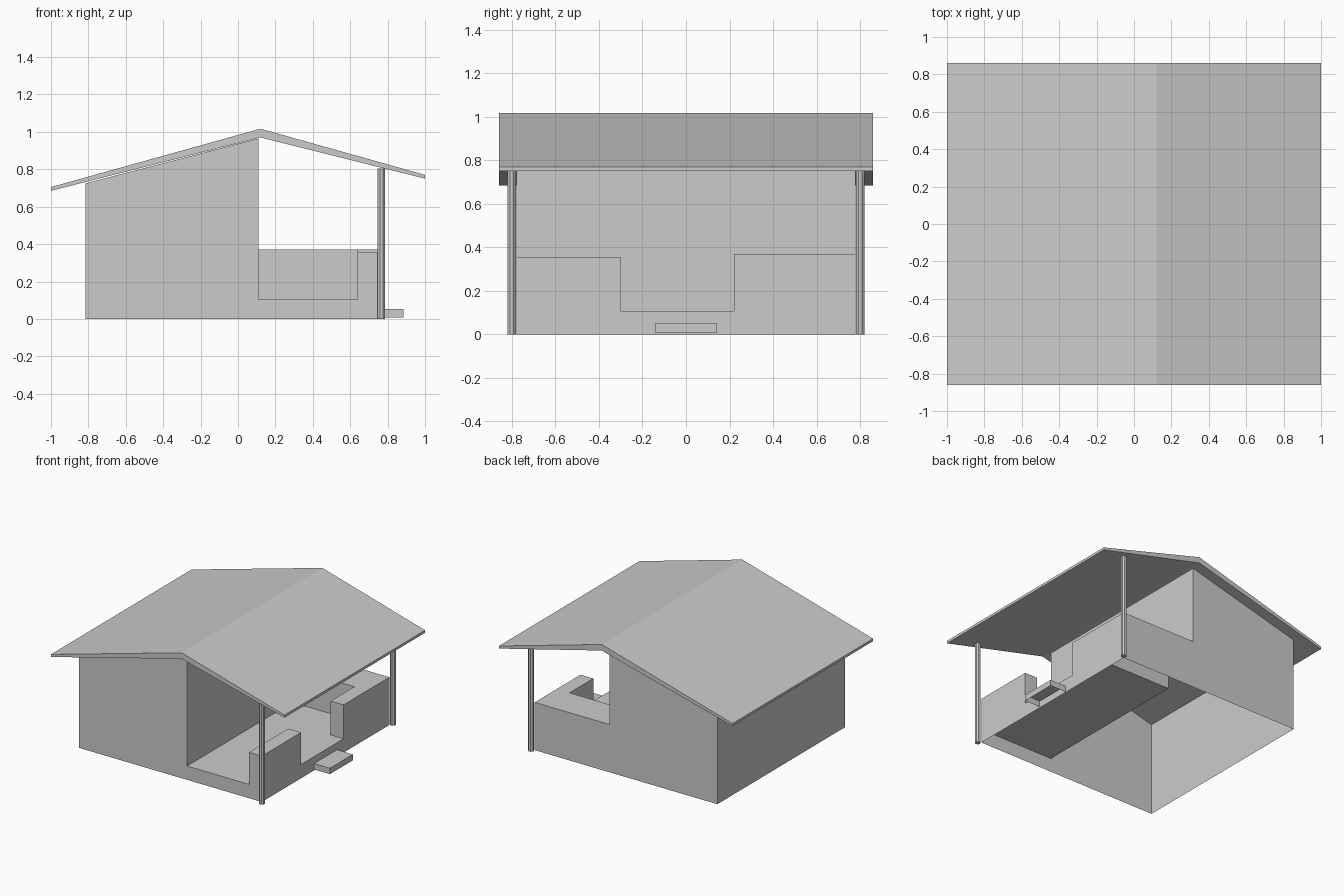
import bpy, bmesh, math

if "Cube" in bpy.data.objects:
    bpy.data.objects.remove(bpy.data.objects["Cube"])


def finish(name, bm):
    mesh = bpy.data.meshes.new(name)
    bm.to_mesh(mesh)
    bm.free()
    obj = bpy.data.objects.new(name, mesh)
    bpy.context.collection.objects.link(obj)
    return obj


def face(bm, points):
    bm.faces.new([bm.verts.new(p) for p in points])


def prism_y(name, profile, half):
    """Closed x-z profile extruded symmetrically along y."""
    bm = bmesh.new()
    base = bm.faces.new([bm.verts.new((x, -half, z)) for x, z in profile])
    ext = bmesh.ops.extrude_face_region(bm, geom=[base])["geom"]
    bmesh.ops.translate(bm, vec=(0, 2 * half, 0),
                        verts=[g for g in ext if isinstance(g, bmesh.types.BMVert)])
    bmesh.ops.recalc_face_normals(bm, faces=bm.faces)
    return finish(name, bm)


# Roof: two thin slopes meeting at an off-centre ridge
prism_y("roof", [(-1, .685), (.12, .97), (1, .75), (1, .77), (.12, 1.017), (-1, .705)], .86)

# Walls and porch: hollow shell with open underside, described as plan cells with heights
XS = [-.815, .11, .64, .75]
YS = [-.78, -.30, .22, .51, .78]
FLOOR, RAIL, LOW_RAIL = .107, .37, .355
SLOPED = "sloped"
CELLS = [[SLOPED] * 4,
         [FLOOR, FLOOR, FLOOR, RAIL],
         [LOW_RAIL, FLOOR, RAIL, RAIL]]


def height(i, j, x):
    if not (0 <= i < 3 and 0 <= j < 4):
        return 0
    h = CELLS[i][j]
    if h == SLOPED:
        return .725 + (x - XS[0]) / (XS[1] - XS[0]) * .24
    return h


bm = bmesh.new()
for i in range(3):
    for j in range(4):
        a, b, c, d = XS[i], XS[i + 1], YS[j], YS[j + 1]
        za, zb = height(i, j, a), height(i, j, b)
        face(bm, [(a, c, za), (b, c, zb), (b, d, zb), (a, d, za)])
        # Side walls are emitted where this cell stands above its neighbour
        sides = [((a, c), (b, c), 0, -1), ((b, c), (b, d), 1, 0),
                 ((b, d), (a, d), 0, 1), ((a, d), (a, c), -1, 0)]
        for p, q, di, dj in sides:
            tp, tq = height(i, j, p[0]), height(i, j, q[0])
            lp, lq = height(i + di, j + dj, p[0]), height(i + di, j + dj, q[0])
            if tp > lp + .001:
                face(bm, [(*p, lp), (*q, lq), (*q, tq), (*p, tp)])
bmesh.ops.remove_doubles(bm, verts=bm.verts, dist=.0005)
bmesh.ops.dissolve_limit(bm, angle_limit=math.radians(1), verts=bm.verts, edges=bm.edges)
finish("house_shell", bm)

# Entrance step: box with open underside
bm = bmesh.new()
bmesh.ops.create_cube(bm, size=1)
bmesh.ops.scale(bm, vec=(.135, .28, .046), verts=bm.verts)
bmesh.ops.translate(bm, vec=(.8175, 0, .03), verts=bm.verts)
bmesh.ops.delete(bm, geom=[f for f in bm.faces if f.normal.z < -.5 or f.normal.x < -.5],
                 context="FACES")
finish("entrance_step", bm)

# Porch posts: octagonal, at the two outer porch corners
for side, label in ((-1, "front"), (1, "back")):
    bpy.ops.mesh.primitive_cylinder_add(vertices=8, radius=.021, depth=.805,
                                        location=(.766, side * .80, .4025),
                                        rotation=(0, 0, math.pi / 8))
    bpy.context.object.name = label + "_porch_post"
